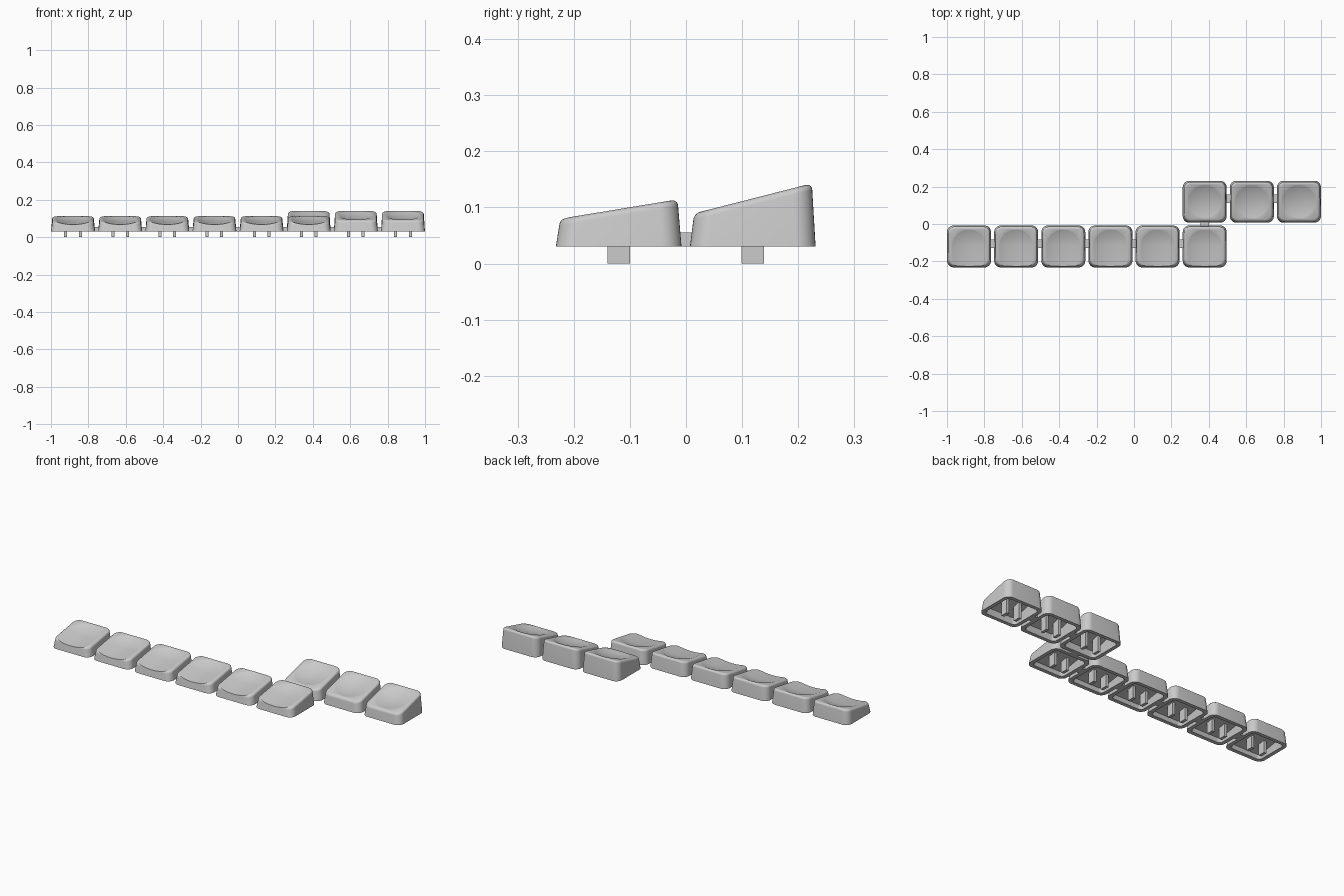
import bpy, bmesh, math
from mathutils import Matrix, Vector

if "Cube" in bpy.data.objects:
    bpy.data.objects.remove(bpy.data.objects["Cube"], do_unlink=True)

grey = bpy.data.materials.new("light_grey_plastic")
grey.use_nodes = True
grey.diffuse_color = (0.6, 0.6, 0.6, 1)
grey.node_tree.nodes["Principled BSDF"].inputs["Base Color"].default_value = (0.6, 0.6, 0.6, 1)

PITCH, WIDTH, DEPTH, BASE = 0.252, 0.235, 0.224, 0.03


def to_object(bm, name):
    bmesh.ops.recalc_face_normals(bm, faces=bm.faces)
    mesh = bpy.data.meshes.new(name)
    bm.to_mesh(mesh)
    bm.free()
    mesh.materials.append(grey)
    obj = bpy.data.objects.new(name, mesh)
    bpy.context.collection.objects.link(obj)
    return obj


def rounded_rect(w, d, r, steps=8):
    pts = []
    for k, (sx, sy) in enumerate([(1, 1), (-1, 1), (-1, -1), (1, -1)]):
        for i in range(steps + 1):
            a = math.pi / 2 * (k + i / steps)
            pts.append((sx * (w / 2 - r) + r * math.cos(a), sy * (d / 2 - r) + r * math.sin(a)))
    return pts


def loft(name, rings):
    """Stack rounded rectangles: (inset, corner radius, height function of y)."""
    bm = bmesh.new()
    loops = [[bm.verts.new((x, y, height(y))) for x, y in
              rounded_rect(WIDTH - 2 * inset, DEPTH - 2 * inset, r)]
             for inset, r, height in rings]
    for a, b in zip(loops, loops[1:]):
        for i in range(len(a)):
            j = (i + 1) % len(a)
            bm.faces.new((a[i], a[j], b[j], b[i]))
    bm.faces.new(loops[0])
    bm.faces.new(loops[-1])
    return to_object(bm, name)


def dish_cutter(centre_z, slope, depth, stretch):
    """Shallow ball, drawn out towards the front by the stretch factor."""
    radius = 0.092
    ball = (radius ** 2 + depth ** 2) / (2 * depth)
    bm = bmesh.new()
    bmesh.ops.create_uvsphere(bm, u_segments=64, v_segments=96, radius=ball)
    for v in bm.verts:
        if v.co.y < 0:
            v.co.y *= stretch
    place = (Matrix.Translation((0, 0, centre_z)) @ Matrix.Rotation(math.atan(slope), 4, "X")
             @ Matrix.Translation((0, 0, ball - depth)))
    bmesh.ops.transform(bm, matrix=place, verts=bm.verts)
    return to_object(bm, "dish_cutter")


def subtract(obj, cutter):
    mod = obj.modifiers.new("cut", "BOOLEAN")
    mod.operation, mod.solver, mod.object = "DIFFERENCE", "EXACT", cutter
    bpy.context.view_layer.update()
    graph = bpy.context.evaluated_depsgraph_get()
    mesh = bpy.data.meshes.new_from_object(obj.evaluated_get(graph))
    obj.modifiers.clear()
    obj.data = mesh
    bpy.data.objects.remove(cutter, do_unlink=True)


def make_cap(name, centre_z, slope, stretch):
    def top(drop):
        return lambda y: centre_z + slope * y - drop
    # outer body: leaning walls and a rounded top edge
    r = 0.012
    rings = [(0, 0.035, lambda y: BASE)]
    for i in range(6):
        a = math.pi / 2 * i / 5
        rings.append((0.006 + r * (1 - math.cos(a)), 0.035 - 0.4 * r * (1 - math.cos(a)),
                      top(r * (1 - math.sin(a)))))
    cap = loft(name, rings)
    subtract(cap, dish_cutter(centre_z, slope, 0.014, stretch))
    # hollow underside
    subtract(cap, loft("cavity_cutter", [(0.018, 0.022, lambda y: BASE - 0.01),
                                         (0.028, 0.018, top(0.032))]))
    bpy.ops.object.select_all(action="DESELECT")
    cap.select_set(True)
    bpy.context.view_layer.objects.active = cap
    bpy.ops.object.shade_smooth_by_angle(angle=math.radians(28))
    return cap


def box(name, low, high):
    low, high = Vector(low), Vector(high)
    bm = bmesh.new()
    bmesh.ops.create_cube(bm, size=1)
    for v in bm.verts:
        v.co = [(low[k] + high[k]) / 2 + v.co[k] * (high[k] - low[k]) for k in range(3)]
    return to_object(bm, name)


# name, columns, row centre, top height at centre, slope, dish stretch, sprue centre
ROWS = [("front_key", range(6), -0.12, 0.097, 0.165, 3, -0.105),
        ("back_key", range(5, 8), 0.119, 0.116, 0.255, 1, 0.135)]

for name, columns, row_y, centre_z, slope, stretch, sprue_y in ROWS:
    first = make_cap(name, centre_z, slope, stretch)
    for col in columns:
        x = (col - 3.5) * PITCH
        cap = first
        if col != columns[0]:
            cap = first.copy()
            bpy.context.collection.objects.link(cap)
        cap.location = (x, row_y, 0)
        # pair of mounting prongs
        for side in (-1, 1):
            px = x + side * 0.039
            box(name + "_prong", (px - 0.008, row_y - 0.02, 0), (px + 0.008, row_y + 0.02, centre_z - 0.022))
        # sprue to the next key
        if col != columns[-1]:
            mid = x + PITCH / 2
            box(name + "_sprue", (mid - 0.028, sprue_y - 0.022, BASE), (mid + 0.028, sprue_y + 0.022, 0.055))

# sprue between the rows
link_x = 1.5 * PITCH
box("row_sprue", (link_x - 0.022, -0.028, BASE), (link_x + 0.022, 0.028, 0.055))
